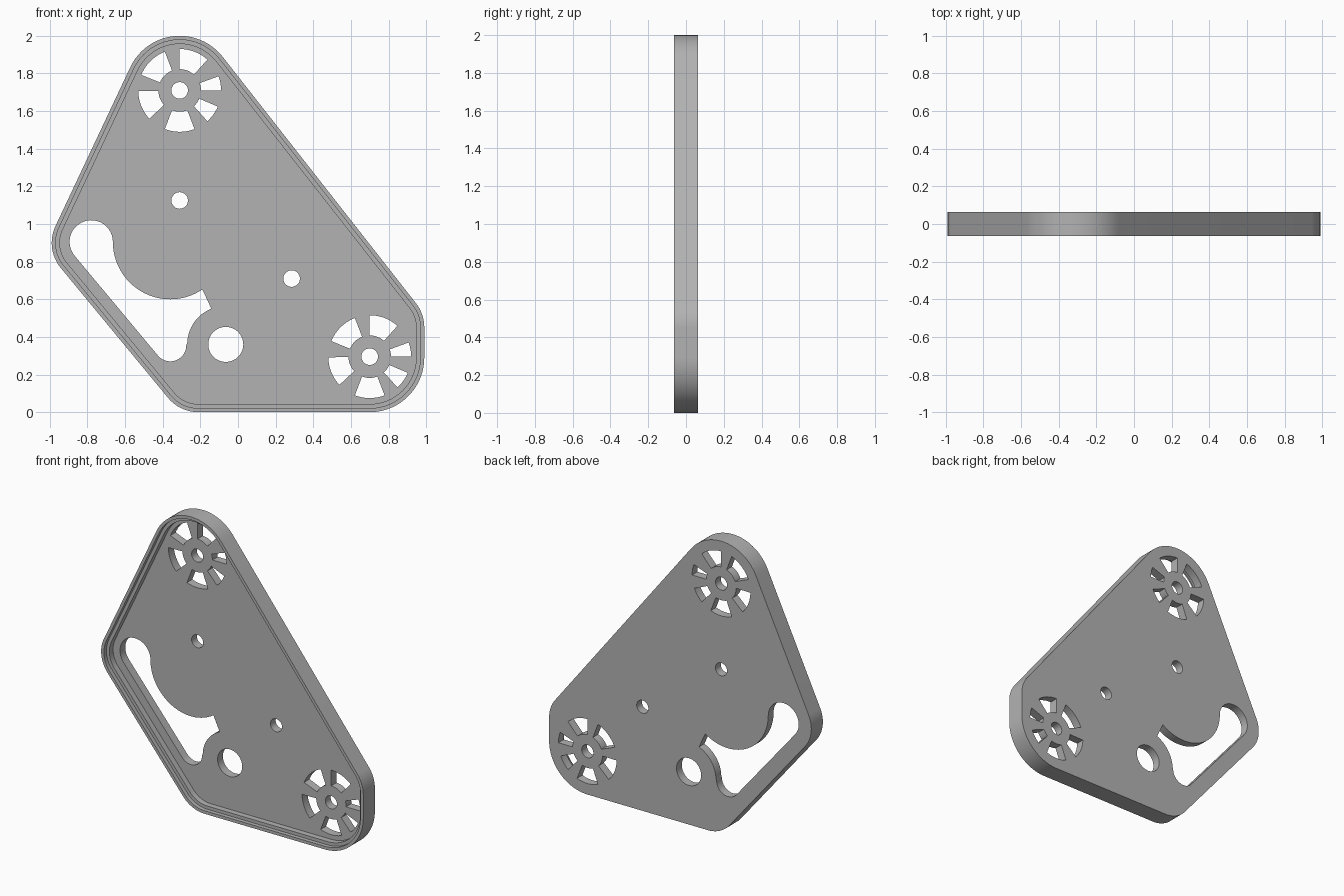
import bpy, bmesh
from math import cos, sin, radians, atan2, acos, hypot, pi, tau
from mathutils import Vector

cube = bpy.data.objects.get("Cube")
if cube:
    bpy.data.objects.remove(cube)

FRONT, BACK = -0.0625, 0.0625
STEP, FLOOR = -0.035, 0.005      # depths of the rim step and the web

grey = bpy.data.materials.new("satin grey")
grey.use_nodes = True
grey.diffuse_color = (0.45, 0.45, 0.45, 1)
grey.node_tree.nodes["Principled BSDF"].inputs["Base Color"].default_value = grey.diffuse_color


def arc(c, r, a0, a1, n=24):
    """Points on an arc in the x-z plane, angles in degrees."""
    return [(c[0] + r * cos(radians(a0 + (a1 - a0) * i / n)),
             c[1] + r * sin(radians(a0 + (a1 - a0) * i / n))) for i in range(n + 1)]


def add_prism(bm, pts, y0, y1):
    front = bm.faces.new([bm.verts.new((x, y0, z)) for x, z in pts])
    new = bmesh.ops.extrude_face_region(bm, geom=[front])["geom"]
    bmesh.ops.translate(bm, vec=(0, y1 - y0, 0),
                        verts=[g for g in new if isinstance(g, bmesh.types.BMVert)])


def make(name, profiles, y0, y1):
    bm = bmesh.new()
    for pts in profiles:
        add_prism(bm, pts, y0, y1)
    bmesh.ops.recalc_face_normals(bm, faces=bm.faces)
    mesh = bpy.data.meshes.new(name)
    bm.to_mesh(mesh)
    bm.free()
    mesh.materials.append(grey)
    obj = bpy.data.objects.new(name, mesh)
    bpy.context.collection.objects.link(obj)
    return obj


# Corner circles of the outline, counter-clockwise: x, z, radius
corners = [(-0.21, 0.21, 0.21), (0.70, 0.29, 0.29), (0.78, 0.45, 0.21),
           (-0.31, 1.71, 0.29), (-0.78, 0.90, 0.21)]


def outline(inset):
    """Belt around the corner circles, moved inward by inset."""
    normals = []
    for i, (x, z, r) in enumerate(corners):
        x2, z2, r2 = corners[(i + 1) % len(corners)]
        dx, dz = x2 - x, z2 - z
        normals.append(atan2(dz, dx) - acos((r - r2) / hypot(dx, dz)))
    pts = []
    for i, (x, z, r) in enumerate(corners):
        a0 = normals[i - 1]
        a1 = a0 + (normals[i] - a0) % tau
        pts += arc((x, z), r - inset, a0 * 180 / pi, a1 * 180 / pi)
    return pts


# Round holes
top_hub, right_hub, bore = (-0.31, 1.71), (0.70, 0.295), (-0.065, 0.36)
holes = [arc(c, 0.044, 0, 352.5, 47)
         for c in (top_hub, right_hub, (-0.31, 1.125), (0.285, 0.71))]
holes.append(arc(bore, 0.093, 0, 354, 59))

# Fan windows around each hub
for hub in (top_hub, right_hub):
    for a0, a1 in ((0, 20), (48, 90), (111, 158), (181, 223), (249, 291), (312, 337)):
        holes.append(arc(hub, 0.22, a0, a1, 12) + arc(hub, 0.113, a1, a0, 12))

# Curved slot: round end, straight side, lower end, arc round the bore, large arc
slot = arc((-0.78, 0.905), 0.115, 0, 219.6)
slot += arc((-0.36, 0.355), 0.085, 219.6, 360)
slot += arc(bore, 0.205, 177, 112)
slot += arc((-0.36, 0.905), 0.305, 304, 181, 40)
holes.append(slot)

# Plate with a stepped recess on the front
plate = make("cover_plate", [outline(0)], FRONT, BACK)
cutters = [make("step_cutter", [outline(0.021)], FRONT - 0.1, STEP),
           make("recess_cutter", [outline(0.043)], FRONT - 0.1, FLOOR),
           make("hole_cutter", holes, FRONT - 0.2, BACK + 0.1)]
for cutter in cutters:
    cutter.hide_render = True
    mod = plate.modifiers.new(cutter.name, 'BOOLEAN')
    mod.operation, mod.solver, mod.object = 'DIFFERENCE', 'EXACT', cutter

# Bake the cuts and drop the cutters
bpy.context.view_layer.update()
baked = bpy.data.meshes.new_from_object(
    plate.evaluated_get(bpy.context.evaluated_depsgraph_get()))
plate.modifiers.clear()
plate.data = baked
for cutter in cutters:
    bpy.data.objects.remove(cutter)

bpy.ops.object.select_all(action='DESELECT')
plate.select_set(True)
bpy.context.view_layer.objects.active = plate
bpy.ops.object.shade_smooth_by_angle(angle=radians(30))
